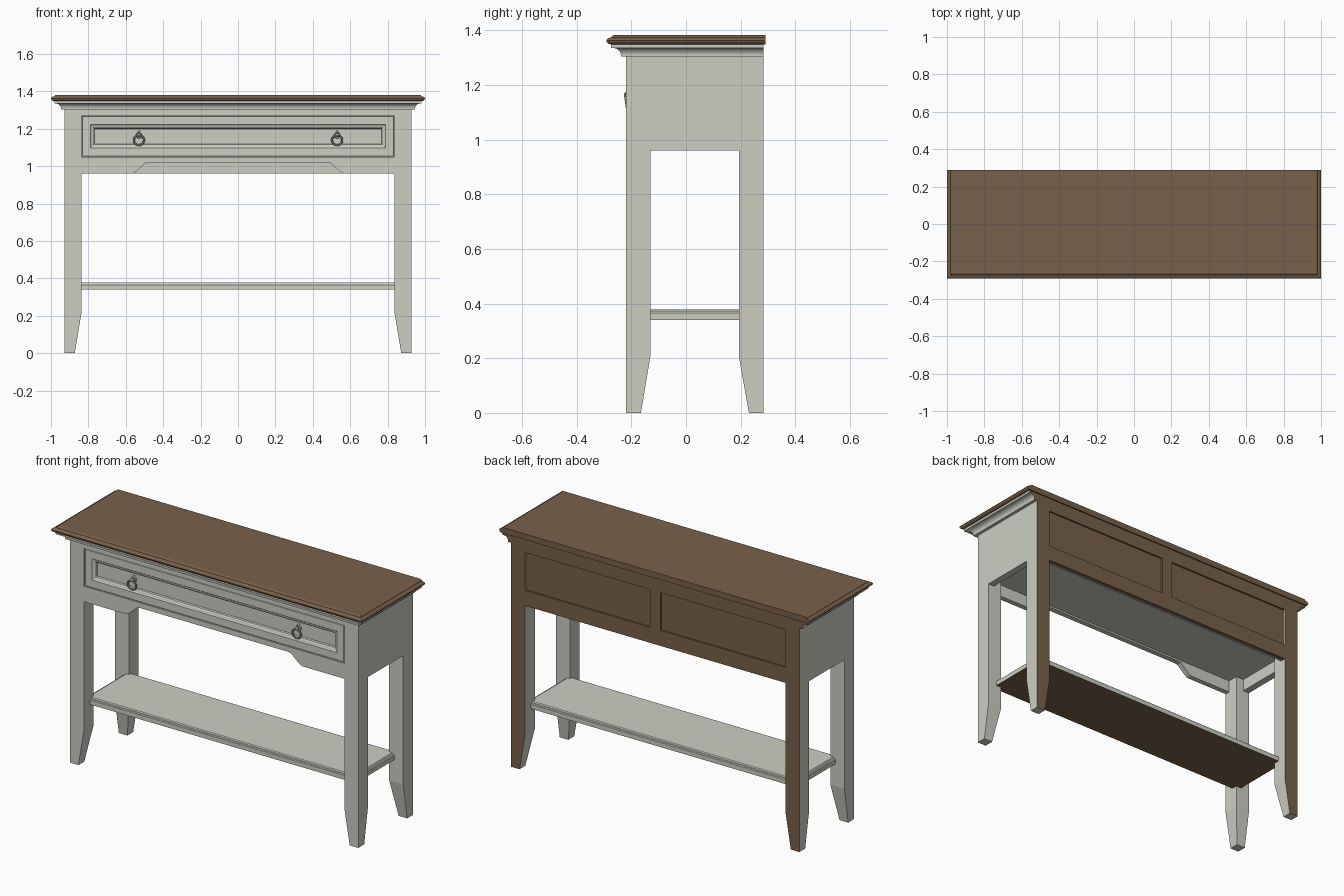
import bpy, bmesh, math
from mathutils import Matrix, Vector

if "Cube" in bpy.data.objects:
    bpy.data.objects.remove(bpy.data.objects["Cube"])


def mat(name, rgb):
    m = bpy.data.materials.new(name)
    m.diffuse_color = (*rgb, 1)
    m.use_nodes = True
    m.node_tree.nodes["Principled BSDF"].inputs["Base Color"].default_value = m.diffuse_color
    return m


PAINT = mat("grey_white_paint", (0.61, 0.615, 0.545))
WOOD = mat("brown_wood", (0.19, 0.118, 0.067))
METAL = mat("pull_metal", (0.42, 0.42, 0.38))

HX, YF, YB = 0.928, -0.22, 0.283      # outer faces of the body
IX, FY, BY = 0.838, -0.13, 0.193      # inner faces of the legs
TOP = 1.34                            # top of the legs and rails


def finish(bm, name, mats):
    bmesh.ops.recalc_face_normals(bm, faces=bm.faces[:])
    me = bpy.data.meshes.new(name)
    bm.to_mesh(me)
    bm.free()
    for m in mats:
        me.materials.append(m)
    ob = bpy.data.objects.new(name, me)
    bpy.context.collection.objects.link(ob)
    return ob


def loft(name, rings, *mats):
    """Join equal-length closed rings of points and cap both ends."""
    bm = bmesh.new()
    vs = [[bm.verts.new(p) for p in r] for r in rings]
    n = len(rings[0])
    for a, b in zip(vs, vs[1:]):
        for i in range(n):
            j = (i + 1) % n
            bm.faces.new((a[i], a[j], b[j], b[i]))
    bm.faces.new(vs[0])
    bm.faces.new(vs[-1])
    return finish(bm, name, mats)


def rect(x0, x1, y0, y1, z):
    return [(x0, y0, z), (x1, y0, z), (x1, y1, z), (x0, y1, z)]


def box(name, x0, x1, y0, y1, z0, z1, *mats):
    return loft(name, [rect(x0, x1, y0, y1, z0), rect(x0, x1, y0, y1, z1)], *mats)


def wood_where(ob, rule):
    for p in ob.data.polygons:
        if rule(p):
            p.material_index = 1


def rear(p):
    return p.normal.y > 0.9 and p.center.y > 0.27


# Legs and side panels, mirrored left and right; rear faces are bare wood
for s, side in ((-1, "left"), (1, "right")):
    for name, yo, yi, yfoot in (("front_leg", YF, FY, -0.165), ("back_leg", YB, BY, 0.23)):
        leg = loft(f"{name}_{side}",
                   [rect(s * 0.873, s * HX, yfoot, yo, 0),
                    rect(s * IX, s * HX, yi, yo, 0.21),
                    rect(s * IX, s * HX, yi, yo, TOP)], PAINT, WOOD)
        wood_where(leg, rear)
    box(f"side_panel_{side}", s * (HX - 0.04), s * HX, FY, BY, 0.96, TOP, PAINT)

# Front apron with the raised cut-out, and the rail above the drawer
half = [(0.475, 1.02), (0.495, 1.016), (0.545, 0.972), (0.565, 0.96), (IX, 0.96), (IX, 1.05)]
prof = half + [(-x, z) for x, z in reversed(half)]
loft("front_apron", [[(x, y, z) for x, z in prof] for y in (YF, YF + 0.03)], PAINT)
box("front_top_rail", -IX, IX, YF, YF + 0.03, 1.27, TOP, PAINT)

# Drawer front with sunken moulded panel
steps = [(0, -0.185), (0, -0.214), (0.003, -0.217), (0.046, -0.217), (0.050, -0.213),
         (0.058, -0.211), (0.065, -0.207), (0.068, -0.198), (0.071, -0.198)]
loft("drawer_front",
     [[(sx * (0.834 - i), y, (1.052 + i) if sz < 0 else (1.268 - i))
       for sx, sz in ((-1, -1), (1, -1), (1, 1), (-1, 1))] for i, y in steps], PAINT)

# Case floor
box("case_floor", -0.89, 0.89, -0.19, 0.25, 1.03, 1.05, PAINT)

# Back: painted liner inside, wooden plate with a raised frame around two panels
box("back_liner", -IX, IX, 0.25, 0.26, 0.96, TOP, PAINT)
box("back_board", -IX, IX, 0.26, 0.273, 0.96, TOP, WOOD)
box("back_bottom_rail", -IX, IX, 0.273, YB, 0.96, 1.05, WOOD)
box("back_top_rail", -IX, IX, 0.273, YB, 1.27, TOP, WOOD)
box("back_centre_stile", -0.035, 0.035, 0.273, YB, 1.05, 1.27, WOOD)


def moulded(name, profile, back, *mats):
    """Sweep a profile of (overhang, z) along the front and sides; flat back."""
    return loft(name, [rect(-HX - o, HX + o, YF - o, back, z) for o, z in profile], *mats)


# Cove moulding under the top
cove = [(0.0, 1.303), (0.018, 1.303), (0.018, 1.308)]
for k in range(1, 7):
    a = k / 6 * math.pi / 2
    cove.append((0.018 + 0.030 * (1 - math.cos(a)), 1.308 + 0.027 * math.sin(a)))
cove += [(0.054, 1.335), (0.054, 1.352)]
wood_where(moulded("cove_moulding", cove, YB, PAINT, WOOD), rear)

# Table top with rounded, stepped edge
edge = [(0.054, 1.348), (0.063, 1.350), (0.069, 1.355), (0.072, 1.362), (0.069, 1.368),
        (0.062, 1.372), (0.053, 1.374), (0.050, 1.379), (0.044, 1.382)]
moulded("table_top", edge, 0.29, WOOD)

# Lower shelf with a stepped upper edge and bare underside
sh = [(0, 0.34), (0, 0.366), (0.004, 0.370), (0.012, 0.371), (0.016, 0.377), (0.02, 0.378)]
shelf = loft("lower_shelf",
             [rect(-0.872 + i, 0.872 - i, -0.163 + i, 0.228 - i, z) for i, z in sh], PAINT, WOOD)
wood_where(shelf, lambda p: p.normal.z < -0.9)


# Ring pulls: round plate, knob and hanging ring
def ring_pull(name, cx):
    bm = bmesh.new()
    rot = Matrix.Rotation(math.pi / 2, 4, 'X')
    for r1, r2, d, y, z in ((0.018, 0.014, 0.008, -0.200, 1.165), (0.006, 0.006, 0.022, -0.210, 1.165)):
        bmesh.ops.create_cone(bm, cap_ends=True, segments=20, radius1=r1, radius2=r2, depth=d,
                              matrix=Matrix.Translation((cx, y, z)) @ rot)
    bmesh.ops.create_uvsphere(bm, u_segments=16, v_segments=8, radius=0.009,
                              matrix=Matrix.Translation((cx, -0.216, 1.167)))
    bmesh.ops.create_uvsphere(bm, u_segments=12, v_segments=8, radius=0.007,
                              matrix=Matrix.Translation((cx, -0.202, 1.183)))
    n, m, R, r = 28, 8, 0.027, 0.0055
    tilt = Matrix.Translation((cx, -0.218, 1.139)) @ Matrix.Rotation(math.radians(8), 4, 'X')
    g = []
    for i in range(n):
        a = 2 * math.pi * i / n
        row = []
        for j in range(m):
            b = 2 * math.pi * j / m
            q = R + r * math.cos(b)
            row.append(bm.verts.new(tilt @ Vector((q * math.cos(a), r * math.sin(b), q * math.sin(a)))))
        g.append(row)
    for i in range(n):
        for j in range(m):
            bm.faces.new((g[i][j], g[(i + 1) % n][j], g[(i + 1) % n][(j + 1) % m], g[i][(j + 1) % m]))
    ob = finish(bm, name, [METAL])
    bpy.ops.object.select_all(action='DESELECT')
    ob.select_set(True)
    bpy.context.view_layer.objects.active = ob
    bpy.ops.object.shade_smooth_by_angle(angle=math.radians(40))


ring_pull("ring_pull_left", -0.53)
ring_pull("ring_pull_right", 0.53)
